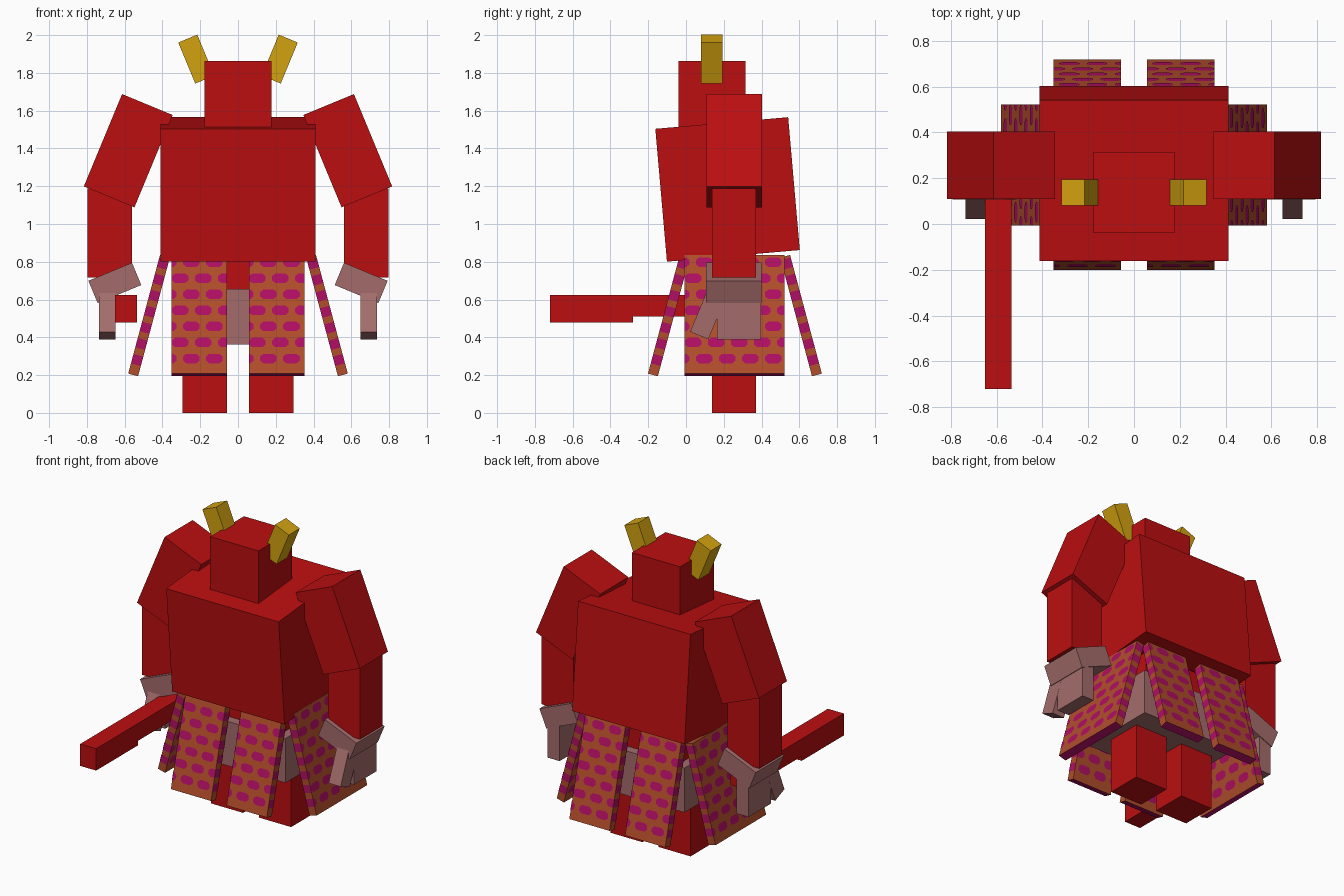
import bpy
import bmesh
from math import radians
from mathutils import Vector

cube = bpy.data.objects.get("Cube")
if cube:
    bpy.data.objects.remove(cube, do_unlink=True)


def material(name, rgb):
    m = bpy.data.materials.new(name)
    m.use_nodes = True
    m.diffuse_color = (*rgb, 1)
    m.node_tree.nodes["Principled BSDF"].inputs["Base Color"].default_value = (*rgb, 1)
    return m


RED = material("armour red", (0.50, 0.0045, 0.0052))
GOLD = material("horn gold", (0.65, 0.36, 0.005))
MAUVE = material("dusty mauve", (0.37, 0.152, 0.147))
RUST = material("skirt rust", (0.44, 0.075, 0.024))
PLUM = material("skirt magenta", (0.44, 0.0048, 0.125))


def finish(name, bm, mats, loc, rot):
    mesh = bpy.data.meshes.new(name)
    bm.to_mesh(mesh)
    bm.free()
    for m in mats:
        mesh.materials.append(m)
    ob = bpy.data.objects.new(name, mesh)
    ob.location = loc
    ob.rotation_euler = [radians(a) for a in rot]
    bpy.context.collection.objects.link(ob)
    return ob


def add_box(bm, size):
    verts = bmesh.ops.create_cube(bm, size=1)["verts"]
    bmesh.ops.scale(bm, vec=size, verts=verts)


def box(name, mat, loc, size, rot=(0, 0, 0)):
    bm = bmesh.new()
    add_box(bm, size)
    return finish(name, bm, [mat], loc, rot)


def pair(name, mat, loc, size, rot=(0, 0, 0)):
    """Box on the model's left, plus its mirror on the right."""
    for side, s in (("left", 1), ("right", -1)):
        box(f"{side}_{name}", mat, (s * loc[0], loc[1], loc[2]), size,
            (rot[0], s * rot[1], s * rot[2]))


# Body and head
box("torso", RED, (0, 0.22, 1.183), (0.823, 0.706, 0.706), (5, 0, 0))
box("head", RED, (0, 0.138, 1.687), (0.353, 0.353, 0.353))
box("waist", RED, (0, 0.257, 0.74), (0.58, 0.4, 0.18))
box("hips", MAUVE, (0, 0.257, 0.508), (0.7, 0.52, 0.294))
pair("horn", GOLD, (0.221, 0.137, 1.873), (0.109, 0.114, 0.235), (0, 22.5, 0))

# Limbs
pair("leg", RED, (0.176, 0.254, 0.2), (0.235, 0.235, 0.4))
pair("upper_arm", RED, (0.581, 0.256, 1.388), (0.29, 0.294, 0.529), (0, -22.5, 0))
pair("forearm", RED, (0.68, 0.254, 0.952), (0.235, 0.235, 0.472))
pair("palm", MAUVE, (0.652, 0.254, 0.688), (0.25, 0.294, 0.128), (0, 22.5, 0))
pair("fingers", MAUVE, (0.692, 0.28, 0.508), (0.087, 0.232, 0.24))
pair("thumb", MAUVE, (0.692, 0.115, 0.518), (0.088, 0.104, 0.235), (-22.5, 0, 0))

# Sword held in the right hand
box("sword_blade", RED, (-0.593, -0.5, 0.552), (0.117, 0.44, 0.145))
box("sword_grip", RED, (-0.593, 0.01, 0.567), (0.117, 0.58, 0.115))

# Skirt panels: rust plates with staggered spots, banded edges and a magenta hem
THICK, LENGTH, ROW, STEP = 0.054, 0.65, 0.088, 0.122
SPOT = [(-0.044, -0.011), (-0.027, -0.026), (0.027, -0.026), (0.044, -0.011),
        (0.044, 0.011), (0.027, 0.026), (-0.027, 0.026), (-0.044, 0.011)]


def sheet(bm, points, outward):
    face = bm.faces.new([bm.verts.new(p) for p in points])
    face.normal_update()
    if face.normal.dot(Vector(outward)) < 0:
        face.normal_flip()
    face.material_index = 1


def panel(name, width, loc, turn):
    bm = bmesh.new()
    add_box(bm, (width, THICK, LENGTH))
    bm.normal_update()
    for f in bm.faces:
        f.material_index = 1 if f.normal.z < -0.9 else 0
    w, h = width / 2, LENGTH / 2
    y = THICK / 2 + 0.002
    for row in range(8):
        z = -h + 0.082 + ROW * (row - 0.0)
        # Spots on the outer and inner faces
        start = 0.045 if row % 2 else -0.018
        for col in range(6):
            x = -w + start + STEP * col
            pts = [(max(-w, min(w, x + px)), min(h, z + pz)) for px, pz in SPOT]
            xs = [p[0] for p in pts]
            if max(xs) - min(xs) < 0.012 or z > h:
                continue
            unique = list(dict.fromkeys(pts))
            for s in (-1, 1):
                sheet(bm, [(px, s * y, pz) for px, pz in unique], (0, s, 0))
        # Bands on the narrow edges
        top = min(h, z + 0.026)
        if z < h:
            for s in (-1, 1):
                ex, t = s * (w + 0.002), THICK / 2
                sheet(bm, [(ex, -t, z - 0.026), (ex, t, z - 0.026),
                           (ex, t, top), (ex, -t, top)], (s, 0, 0))
    finish(name, bm, [RUST, PLUM], loc, (-15, 0, turn))


for side, s in (("left", 1), ("right", -1)):
    panel(f"front_{side}_skirt", 0.294, (s * 0.204, -0.091, 0.515), 0)
    panel(f"back_{side}_skirt", 0.294, (s * 0.204, 0.609, 0.515), 180)
    panel(f"{side}_side_skirt", 0.529, (s * 0.471, 0.257, 0.515), s * 90)
